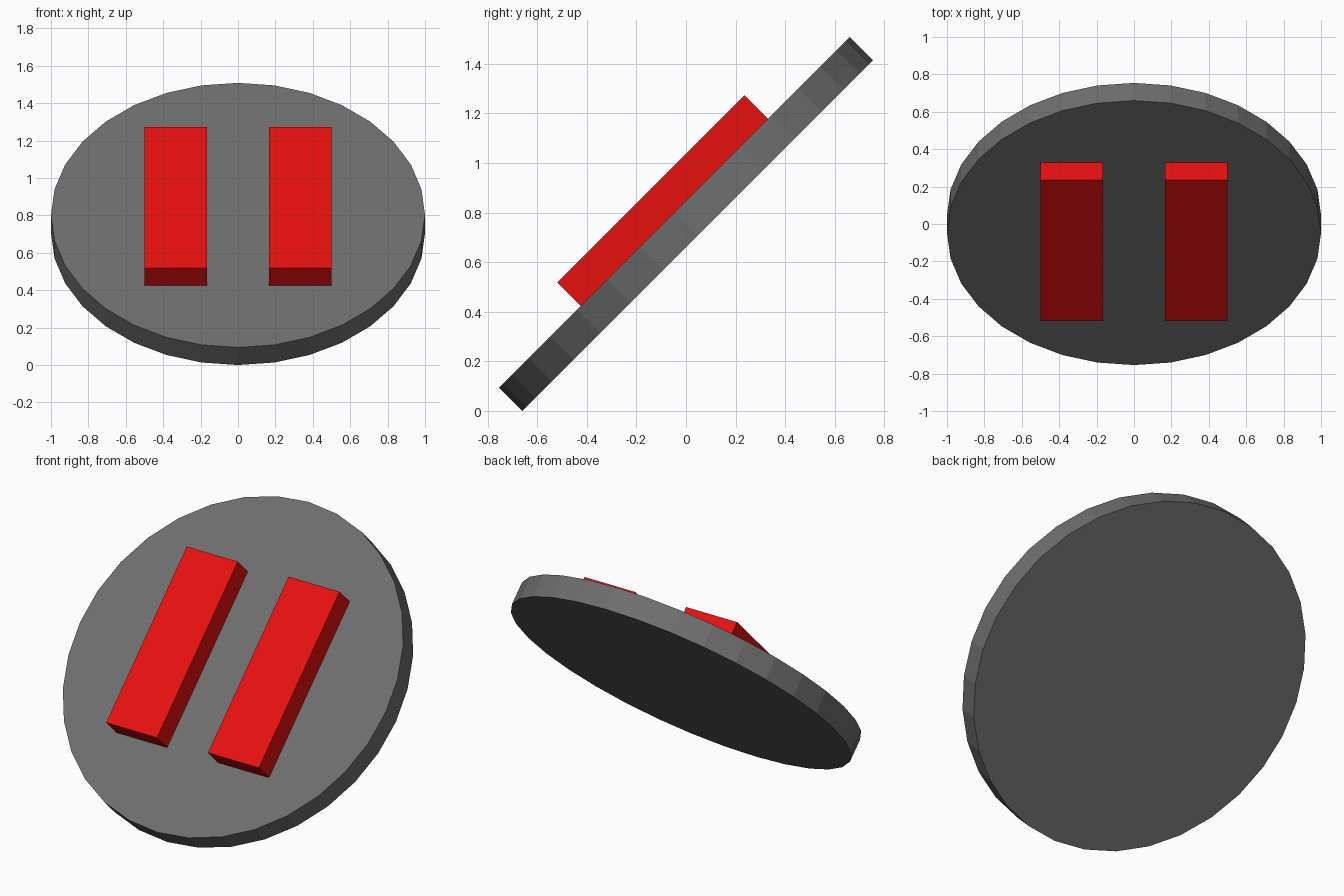
import bpy
import math
from mathutils import Matrix

if "Cube" in bpy.data.objects:
    bpy.data.objects.remove(bpy.data.objects["Cube"])

R = 1.0            # disc radius
T = 0.1333         # disc thickness
TILT = math.radians(45)
CENTRE_Z = (R + T / 2) * math.sin(TILT)
PLACE = Matrix.Translation((0, 0, CENTRE_Z)) @ Matrix.Rotation(TILT, 4, 'X')


def material(name, colour):
    m = bpy.data.materials.new(name)
    m.diffuse_color = (*colour, 1)
    m.use_nodes = True
    m.node_tree.nodes["Principled BSDF"].inputs["Base Color"].default_value = m.diffuse_color
    return m


def finish(name, mat, local):
    # Name, colour and tilt a part into place
    ob = bpy.context.object
    ob.name = name
    ob.data.materials.append(mat)
    ob.data.transform(PLACE @ local)
    return ob


grey = material("dark_grey", (0.155, 0.155, 0.155))
red = material("red", (0.82, 0.005, 0.005))

# Tilted 32-sided disc
bpy.ops.mesh.primitive_cylinder_add(vertices=32, radius=R, depth=T)
finish("disc", grey, Matrix.Identity(4))

# Two raised bars on the upper face
for side, name in ((-1, "left_bar"), (1, "right_bar")):
    bpy.ops.mesh.primitive_cube_add(size=1)
    shape = Matrix.Diagonal((1 / 3, 1.0667, T, 1))
    finish(name, red, Matrix.Translation((side / 3, 0, T)) @ shape)
